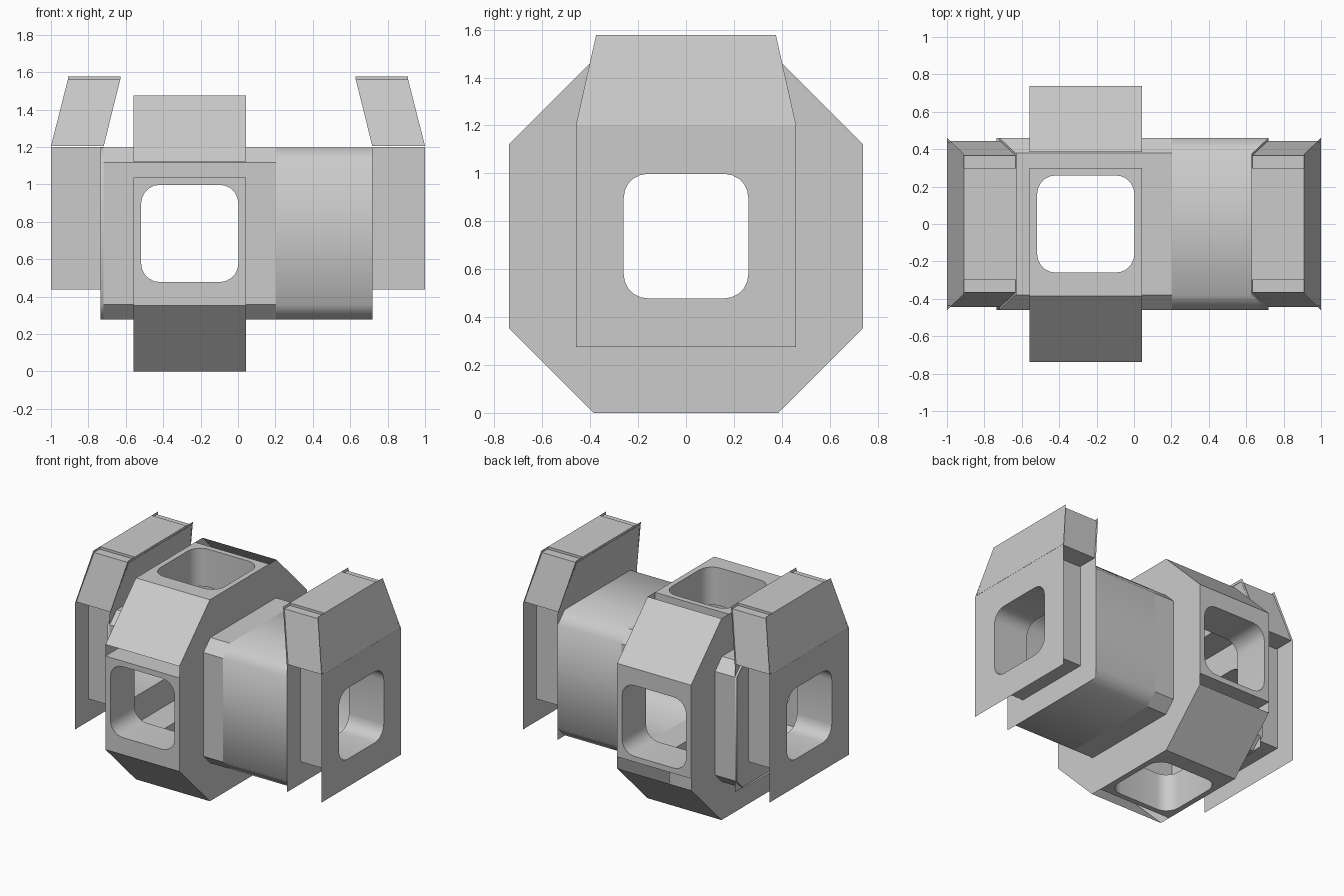
import bpy, bmesh, math
from mathutils import Matrix, Vector

if "Cube" in bpy.data.objects:
    bpy.data.objects.remove(bpy.data.objects["Cube"])

CZ = 0.738            # height of the hub axis
HX = -0.258           # centre of the hub along x
R, A = 0.738, 0.385   # hub octagon: apothem and half flat
C, K = 0.46, 0.38     # core octagon: apothem and half flat
W, B = 0.26, 0.30     # window half size, window box half size
PIVOT = Vector((HX, 0, CZ))


def rounded(cx, cy, h=W, r=0.10, n=5):
    pts = []
    for q, (sx, sy) in enumerate(((1, 1), (-1, 1), (-1, -1), (1, -1))):
        for i in range(n + 1):
            a = math.pi / 2 * (q + i / n)
            pts.append((cx + sx * (h - r) + r * math.cos(a), cy + sy * (h - r) + r * math.sin(a)))
    return pts


def octagon(r, a):
    return [(r, -a), (r, a), (a, r), (-a, r), (-r, a), (-r, -a), (-a, -r), (a, -r)]


def rect(x0, x1, y0, y1):
    return [(x0, y0), (x1, y0), (x1, y1), (x0, y1)]


def orient(faces, pivot, sign=1):
    for f in faces:
        f.normal_update()
        if f.normal.dot(f.calc_center_median() - pivot) * sign < 0:
            f.normal_flip()


def sheet(bm, loops, fn, pivot, M=Matrix()):
    """Flat sheet with optional holes; fn maps 2D to 3D."""
    edges = []
    for loop in loops:
        vs = [bm.verts.new(M @ Vector(fn(u, v))) for u, v in loop]
        edges += [bm.edges.new((vs[i - 1], vs[i])) for i in range(len(vs))]
    res = bmesh.ops.triangle_fill(bm, use_beauty=True, edges=edges)
    orient([g for g in res['geom'] if isinstance(g, bmesh.types.BMFace)], pivot)


def quad(bm, pts, pivot, M=Matrix(), sign=1):
    orient([bm.faces.new([bm.verts.new(M @ Vector(p)) for p in pts])], pivot, sign)


def sleeve(bm, loop, f0, f1, pivot, M=Matrix(), sign=1):
    """Wall joining the same loop at two depths."""
    a = [bm.verts.new(M @ Vector(f0(*p))) for p in loop]
    b = [bm.verts.new(M @ Vector(f1(*p))) for p in loop]
    orient([bm.faces.new((a[i - 1], a[i], b[i], b[i - 1])) for i in range(len(a))], pivot, sign)


def finish(name, bm, smooth=None):
    me = bpy.data.meshes.new(name)
    bm.to_mesh(me)
    bm.free()
    ob = bpy.data.objects.new(name, me)
    bpy.context.collection.objects.link(ob)
    if smooth:
        bpy.ops.object.select_all(action='DESELECT')
        ob.select_set(True)
        bpy.context.view_layer.objects.active = ob
        bpy.ops.object.shade_smooth_by_angle(angle=math.radians(smooth))
    return ob


def at_x(x):
    return lambda u, v: (x, u, CZ + v)


def at_y(y):
    return lambda u, v: (u, y, v)


# four quarter turns about the hub axis
TURNS = [Matrix.Translation((0, 0, CZ)) @ Matrix.Rotation(-k * math.pi / 2, 4, 'X') for k in range(4)]
X0, X1 = HX - B, HX + B

# hub side plates, octagonal with the core passing through
bm = bmesh.new()
for x in (X0, X1):
    sheet(bm, [octagon(R, A), octagon(C, K)], at_x(x), PIVOT)
finish("hub_side_plates", bm)

# hub cladding: window frame with a slot at one edge, bent into a chamfer
bm = bmesh.new()
for M in TURNS:
    sheet(bm, [rect(X0, X1, -A, B), rounded(HX, 0)], at_y(-R), PIVOT, M)
    quad(bm, [(X0, -R, -A), (X1, -R, -A), (X1, -A, -R), (X0, -A, -R)], PIVOT, M)
    quad(bm, [(X0, -R, B), (X1, -R, B), (X1, -C, B), (X0, -C, B)], PIVOT, M)
finish("hub_cladding", bm)

# window tunnels between cladding and core
bm = bmesh.new()
for M in TURNS:
    mid = M @ Vector((HX, -(R + C) / 2, 0))
    sleeve(bm, rounded(HX, 0), at_y(-R), at_y(-C), mid, M, -1)
finish("hub_window_tunnels", bm, 30)

# chamfered core with four openings
bm = bmesh.new()
E0, E1 = HX - C, HX + C
for M in TURNS:
    sheet(bm, [rect(E0, E1, -K, K), rounded(HX, 0)], at_y(-C), PIVOT, M)
    quad(bm, [(E0, -C, -K), (E1, -C, -K), (E1, -K, -C), (E0, -K, -C)], PIVOT, M)
finish("core", bm)

# smooth connecting tubes
for name, a, b in (("long_tube", E1, 0.718), ("short_collar", -0.735, E0)):
    bm = bmesh.new()
    sleeve(bm, octagon(C, K), at_x(a), at_x(b), Vector(((a + b) / 2, 0, CZ)))
    finish(name, bm, 60)

# end modules, mirrored
for side, s in (("right", 1), ("left", -1)):
    S = Matrix.Scale(s, 4, (1, 0, 0))
    mid = Vector((s * 0.86, 0, CZ))
    XI, XO, ZB, ZS, ZT = 0.718, 1.0, 0.275, 1.2, 1.578

    # inner and outer plates with a leaning, tapered upper part
    bm = bmesh.new()
    for x in (XI, XO):
        sheet(bm, [rect(-C, C, ZB - CZ, ZS - CZ), rounded(0, 0)], at_x(x), mid, S)
        quad(bm, [(x, -C, ZS), (x, C, ZS), (x - 0.09, 0.375, ZT), (x - 0.09, -0.375, ZT)],
             Vector((s * 0.815, 0, 1.39)), S)
    finish(side + "_end_plates", bm)

    # box and window tunnel between the plates
    bm = bmesh.new()
    for y in (-B, B):
        sheet(bm, [rect(XI, XO, CZ - B, ZS)], at_y(y), mid, S)
    quad(bm, [(XI, -B, CZ - B), (XO, -B, CZ - B), (XO, B, CZ - B), (XI, B, CZ - B)], mid, S)
    finish(side + "_end_box", bm)
    bm = bmesh.new()
    sleeve(bm, rounded(0, 0), at_x(XI), at_x(XO), mid, S, -1)
    finish(side + "_end_tunnel", bm, 30)

    # upper pod: sloped sides, underside, recessed top and raised lid
    bm = bmesh.new()
    c = Vector((s * 0.815, 0, 1.39))
    for y in (-1, 1):
        quad(bm, [(XI, y * 0.445, 1.205), (XO, y * 0.445, 1.205),
                  (XO - 0.09, y * 0.365, 1.56), (XI - 0.088, y * 0.365, 1.56)], c, S)
    for z, h, d in ((1.205, 0.445, 0), (1.56, 0.365, 0.088), (ZT, B, 0.09)):
        quad(bm, [(XI - d, -h, z), (XO - d, -h, z), (XO - d, h, z), (XI - d, h, z)], c, S)
    for y in (-B, B):
        sheet(bm, [rect(XI - 0.09, XO - 0.09, 1.56, ZT)], at_y(y), c, S)
    finish(side + "_upper_pod", bm)
